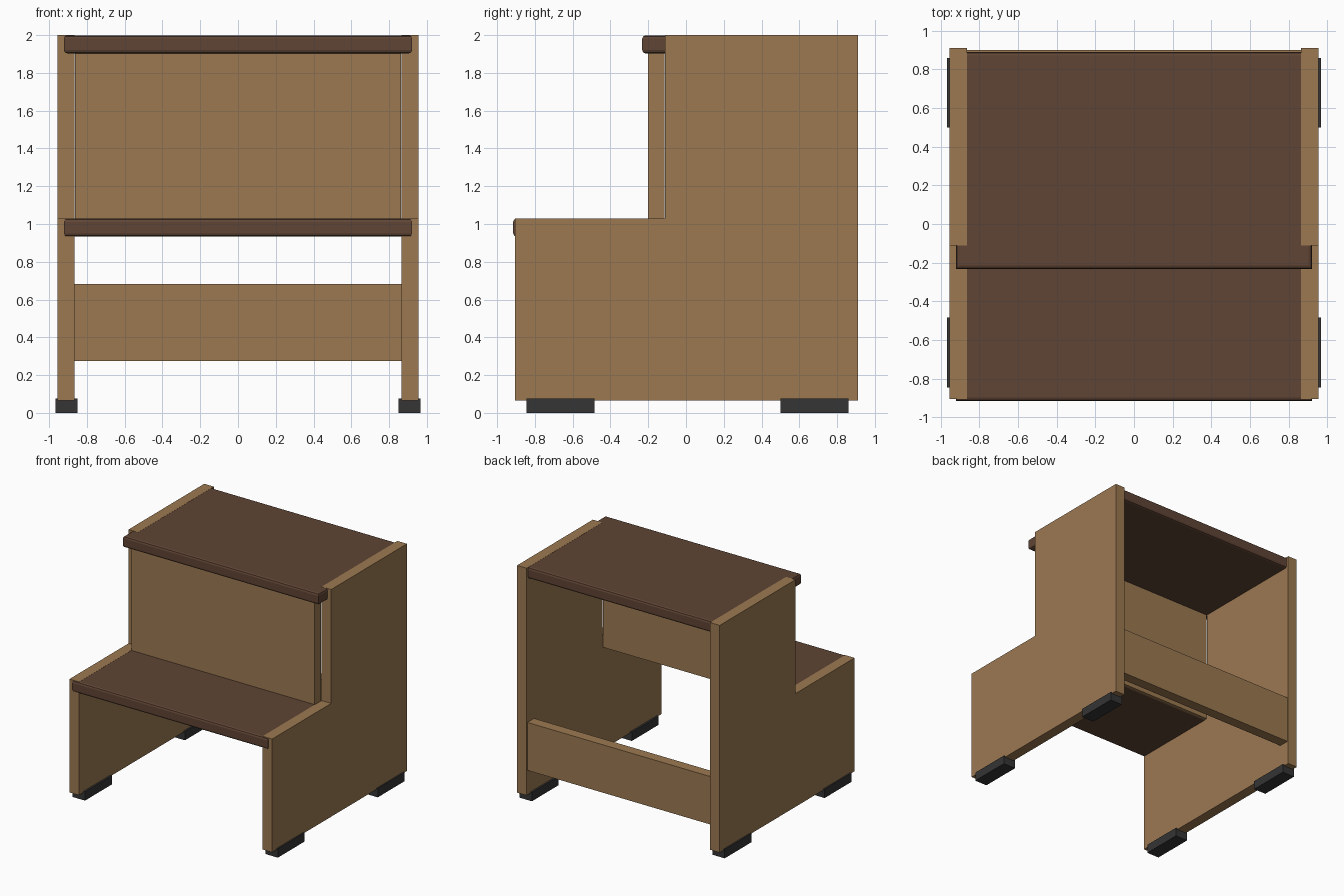
import bpy, bmesh

if "Cube" in bpy.data.objects:
    bpy.data.objects.remove(bpy.data.objects["Cube"])


def material(name, rgb):
    m = bpy.data.materials.new(name)
    m.diffuse_color = (*rgb, 1)
    m.use_nodes = True
    m.node_tree.nodes["Principled BSDF"].inputs["Base Color"].default_value = m.diffuse_color
    return m


WOOD = material("light_wood", (0.33, 0.19, 0.083))
DARK = material("dark_tread_wood", (0.115, 0.058, 0.035))
RUBBER = material("black_rubber", (0.035, 0.035, 0.035))


def finish(name, bm, mat):
    bmesh.ops.recalc_face_normals(bm, faces=bm.faces)
    me = bpy.data.meshes.new(name)
    bm.to_mesh(me)
    bm.free()
    me.materials.append(mat)
    ob = bpy.data.objects.new(name, me)
    bpy.context.collection.objects.link(ob)
    return ob


def box(name, xs, ys, zs, mat, bevel=0):
    bm = bmesh.new()
    bmesh.ops.create_cube(bm, size=1)
    for v in bm.verts:
        v.co = [a + (b - a) * (c + 0.5) for (a, b), c in zip((xs, ys, zs), v.co)]
    if bevel:
        # ease the top and bottom edges, leave the upright corners square
        edges = [e for e in bm.edges if abs(e.verts[0].co.z - e.verts[1].co.z) < 1e-4]
        bmesh.ops.bevel(bm, geom=edges, offset=bevel, segments=2, profile=0.5,
                        affect='EDGES')
    return finish(name, bm, mat)


# Stepped side panels
PROFILE = [(-0.905, 0.065), (0.91, 0.065), (0.91, 2.0),
           (-0.11, 2.0), (-0.11, 1.03), (-0.905, 1.03)]


def side_panel(name, x0, x1):
    bm = bmesh.new()
    face = bm.faces.new([bm.verts.new((x0, y, z)) for y, z in PROFILE])
    ext = bmesh.ops.extrude_face_region(bm, geom=[face])
    bmesh.ops.translate(bm, vec=(x1 - x0, 0, 0),
                        verts=[v for v in ext["geom"] if isinstance(v, bmesh.types.BMVert)])
    finish(name, bm, WOOD)


for side, s in (("left", -1), ("right", 1)):
    side_panel(f"{side}_side_panel", s * 0.865, s * 0.955)
    # Feet wrapped round the panel bottoms
    for end, ys in (("front", (-0.845, -0.485)), ("back", (0.50, 0.86))):
        box(f"{end}_{side}_foot", sorted((s * 0.85, s * 0.967)), ys, (0, 0.075), RUBBER)

# Treads with eased edges
box("lower_tread", (-0.922, 0.922), (-0.915, -0.13), (0.933, 1.029), DARK, 0.018)
box("upper_tread", (-0.922, 0.922), (-0.232, 0.89), (1.903, 1.999), DARK, 0.018)

# Riser between the treads and rear stretcher
box("riser", (-0.863, 0.863), (-0.2, -0.115), (0.936, 1.93), WOOD)
box("back_stretcher", (-0.87, 0.87), (0.81, 0.9), (0.275, 0.683), WOOD)
